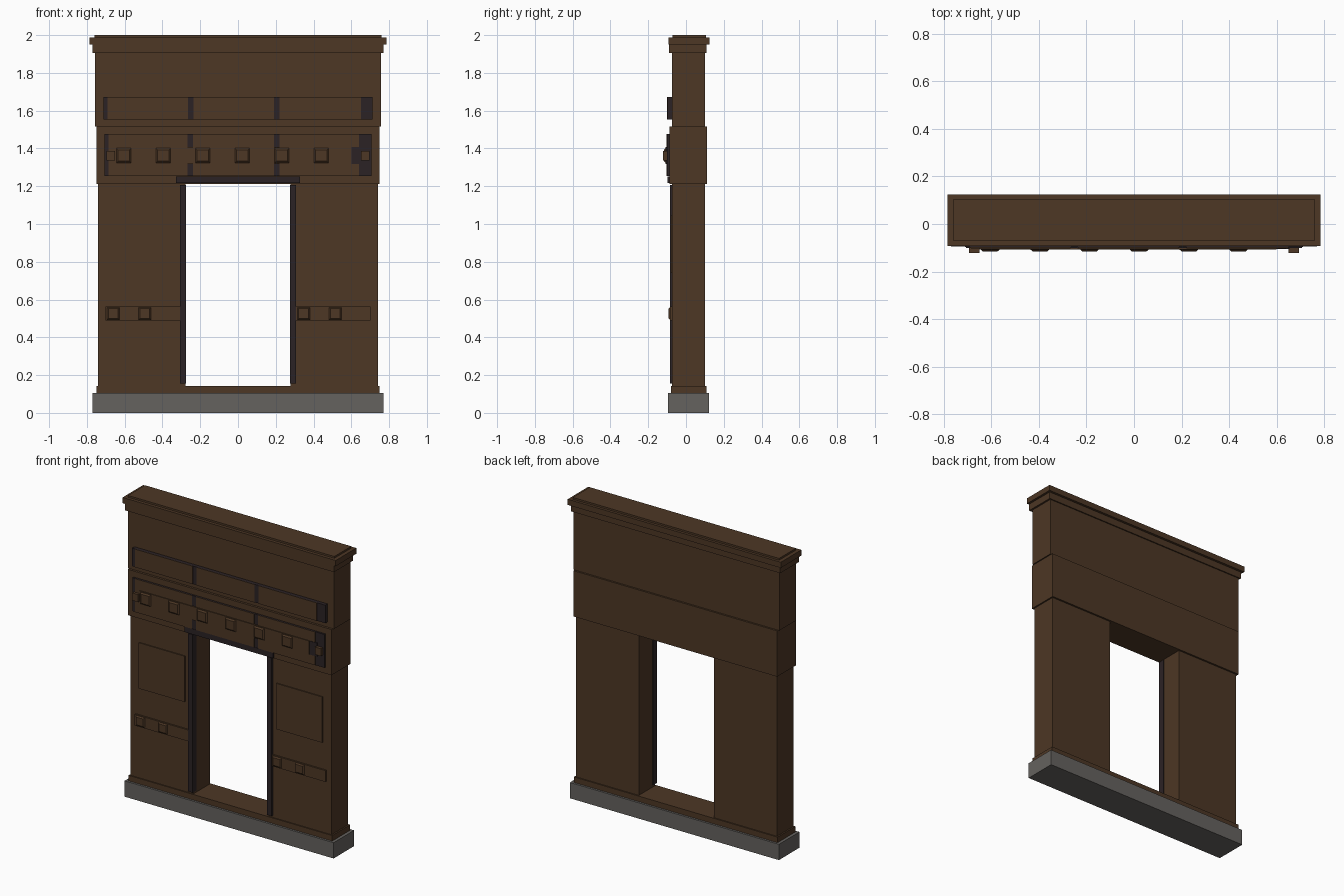
import bpy
import bmesh

default = bpy.data.objects.get("Cube")
if default:
    bpy.data.objects.remove(default, do_unlink=True)


def material(name, colour):
    mat = bpy.data.materials.new(name)
    mat.use_nodes = True
    mat.diffuse_color = (*colour, 1)
    bsdf = mat.node_tree.nodes["Principled BSDF"]
    bsdf.inputs["Base Color"].default_value = (*colour, 1)
    bsdf.inputs["Roughness"].default_value = 0.8
    return mat


WOOD = material("brown wood", (0.074, 0.038, 0.018))
DARK = material("dark trim", (0.024, 0.016, 0.018))
STONE = material("grey stone", (0.130, 0.122, 0.114))


def box(name, x, y, z, mat, taper=1.0):
    """Box from (min, max) ranges; taper shrinks the front (-y) face."""
    bm = bmesh.new()
    bmesh.ops.create_cube(bm, size=1)
    centre = [sum(r) / 2 for r in (x, y, z)]
    size = [r[1] - r[0] for r in (x, y, z)]
    for v in bm.verts:
        s = taper if v.co.y < 0 else 1
        v.co.x = centre[0] + v.co.x * size[0] * s
        v.co.y = centre[1] + v.co.y * size[1]
        v.co.z = centre[2] + v.co.z * size[2] * s
    mesh = bpy.data.meshes.new(name)
    bm.to_mesh(mesh)
    bm.free()
    mesh.materials.append(mat)
    obj = bpy.data.objects.new(name, mesh)
    bpy.context.collection.objects.link(obj)
    return obj


def layer(name, half, y, z, mat=WOOD):
    return box(name, (-half, half), y, z, mat)


# Stacked wall, from the foundation up to the cornice
layer("foundation", 0.77, (-0.094, 0.122), (0, 0.105), STONE)
layer("threshold", 0.75, (-0.08, 0.108), (0.105, 0.142))
layer("lintel", 0.75, (-0.088, 0.112), (1.212, 1.517))
layer("upper_wall", 0.758, (-0.073, 0.1), (1.517, 1.905))
layer("cornice_lower", 0.77, (-0.09, 0.108), (1.905, 1.95))
layer("cornice_upper", 0.785, (-0.093, 0.124), (1.95, 1.988))
layer("cornice_cap", 0.76, (-0.072, 0.106), (1.988, 2.0))

# Piers with door jambs, raised panels and plaques
for side, s in (("right", -1), ("left", 1)):
    def span(a, b):
        return tuple(sorted((s * a, s * b)))
    box(side + "_pier", span(0.278, 0.74), (-0.073, 0.1), (0.142, 1.212), WOOD)
    box(side + "_jamb", span(0.274, 0.308), (-0.085, -0.045), (0.155, 1.207), DARK)
    box(side + "_panel", span(0.337, 0.676), (-0.08, -0.07), (0.74, 1.045), WOOD)
    box(side + "_plaque", span(0.308, 0.702), (-0.084, -0.07), (0.488, 0.563), WOOD)

layer("door_header", 0.327, (-0.097, -0.08), (1.216, 1.252), DARK)


# Dark backing boards faced with three brown plates
def sign_band(name, half, y_front, y_back, z, edges):
    layer(name + "_backing", half, (y_front, y_back), z, DARK)
    for i, x in enumerate(edges):
        box(f"{name}_plate_{i}", x, (y_front - 0.003, y_front), z, WOOD)


sign_band("upper_band", 0.712, -0.097, -0.07, (1.552, 1.672),
          ((-0.69, -0.265), (-0.235, 0.19), (0.22, 0.65)))
sign_band("lower_band", 0.707, -0.1, -0.08, (1.255, 1.477),
          ((-0.685, -0.268), (-0.238, 0.19), (0.22, 0.64)))

# Long plank, its dark end and the end bosses
box("plank", (-0.65, 0.6), (-0.108, -0.1), (1.318, 1.408), WOOD)
box("plank_end", (0.6, 0.655), (-0.106, -0.1), (1.318, 1.408), DARK)
for side, s in (("right", -1), ("left", 1)):
    box(side + "_boss", (s * 0.673 - 0.022, s * 0.673 + 0.022),
        (-0.121, -0.1), (1.337, 1.387), WOOD)


# Bevelled tiles on the plank and on the plaques
def tile(name, x, z, half, y_front, y_back):
    box(name, (x - half, x + half), (y_front, y_back),
        (z - half, z + half), WOOD, taper=0.75)


for i in range(6):
    tile(f"plank_tile_{i}", -0.605 + 0.209 * i, 1.363, 0.04, -0.116, -0.107)
for i, x in enumerate((-0.66, -0.493, 0.347, 0.515)):
    tile(f"plaque_tile_{i}", x, 0.526, 0.034, -0.092, -0.083)
